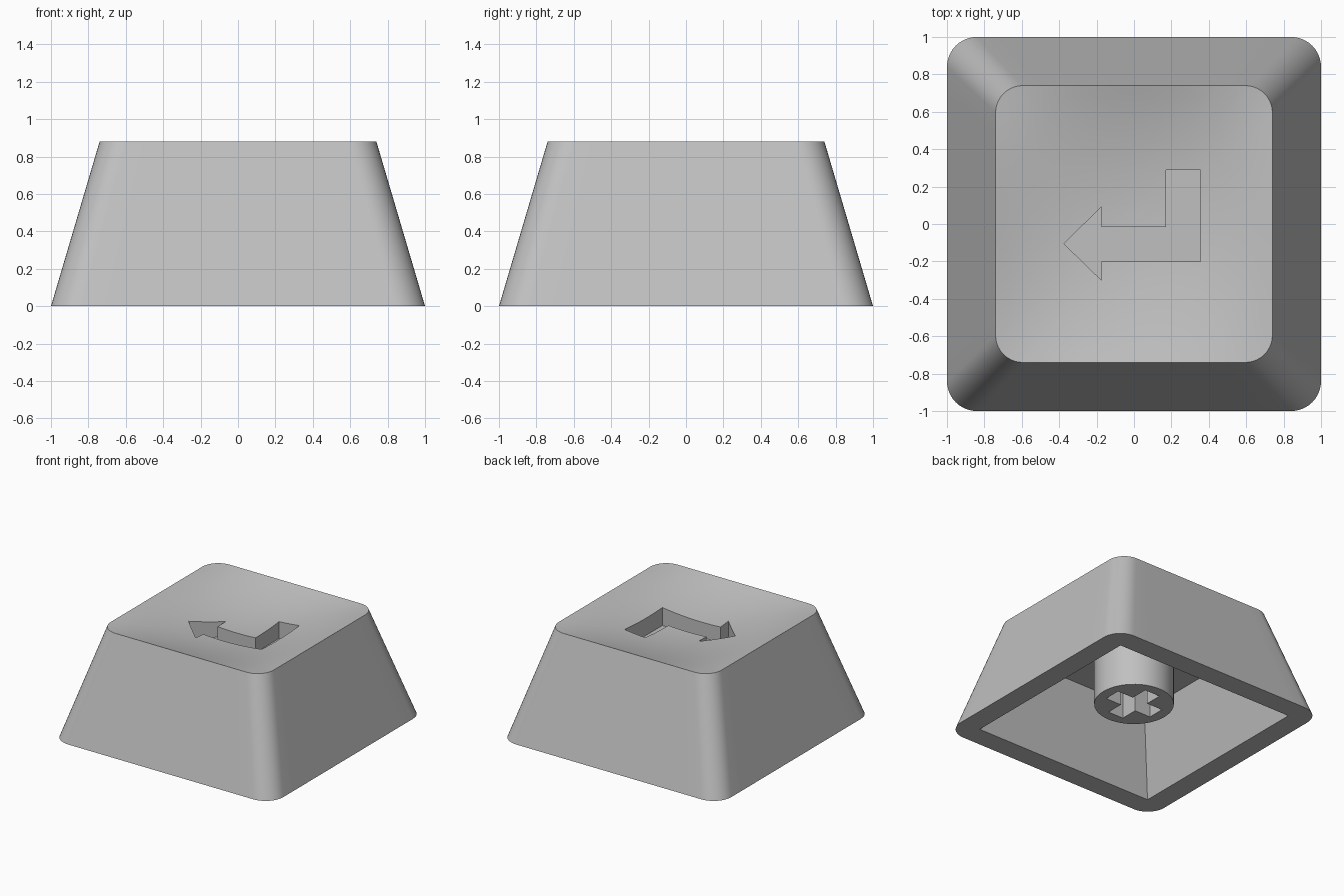
import bpy, bmesh, math

if "Cube" in bpy.data.objects:
    bpy.data.objects.remove(bpy.data.objects["Cube"], do_unlink=True)

HEIGHT, DISH, TOP = 0.88, 0.115, 0.74

grey = bpy.data.materials.new("plain grey")
grey.use_nodes = True
colour = (0.53, 0.53, 0.53, 1)
grey.diffuse_color = colour
grey.node_tree.nodes["Principled BSDF"].inputs["Base Color"].default_value = colour


def rounded_square(half, radius, steps=10):
    points = []
    for corner in range(4):
        mid = math.radians(45 + 90 * corner)
        cx = math.copysign(half - radius, math.cos(mid))
        cy = math.copysign(half - radius, math.sin(mid))
        for i in range(steps + 1):
            a = math.radians(90 * (corner + i / steps))
            points.append((cx + radius * math.cos(a), cy + radius * math.sin(a)))
        # Extra points along the straight side keep the dish smooth
        c, s = round(math.cos(mid + math.pi / 4)), round(math.sin(mid + math.pi / 4))
        for i in range(1, 12):
            u = (half - radius) * (1 - i / 6)
            points.append((c * half + s * u, s * half - c * u))
    return points


def square(half):
    return [(half, half), (-half, half), (-half, -half), (half, -half)]


def loft(name, rings, apex=None):
    """Skin a stack of (outline, height function) rings into a closed solid."""
    bm = bmesh.new()
    loops = [[bm.verts.new((x, y, z(x, y) if callable(z) else z)) for x, y in pts]
             for pts, z in rings]
    n = len(loops[0])
    bm.faces.new(loops[0][::-1])
    for low, high in zip(loops, loops[1:]):
        for i in range(n):
            j = (i + 1) % n
            bm.faces.new((low[i], low[j], high[j], high[i]))
    if apex is None:
        bm.faces.new(loops[-1])
    else:
        tip = bm.verts.new((0, 0, apex))
        for i in range(n):
            bm.faces.new((loops[-1][i], loops[-1][(i + 1) % n], tip))
    bmesh.ops.recalc_face_normals(bm, faces=bm.faces)
    mesh = bpy.data.meshes.new(name)
    bm.to_mesh(mesh)
    bm.free()
    mesh.materials.append(grey)
    obj = bpy.data.objects.new(name, mesh)
    bpy.context.collection.objects.link(obj)
    return obj


def cut(obj, cutter):
    mod = obj.modifiers.new("cut", 'BOOLEAN')
    mod.operation, mod.solver, mod.object = 'DIFFERENCE', 'EXACT', cutter
    bpy.context.view_layer.objects.active = obj
    bpy.ops.object.modifier_apply(modifier=mod.name)
    bpy.data.objects.remove(cutter, do_unlink=True)


def smooth(obj):
    bpy.ops.object.select_all(action='DESELECT')
    obj.select_set(True)
    bpy.context.view_layer.objects.active = obj
    bpy.ops.object.shade_smooth_by_angle(angle=math.radians(30))


def dish_height(x, y):
    return HEIGHT - DISH * (1 - (x / TOP) ** 2) * (1 - (y / TOP) ** 2)


# Tapered shell with a dished top
top = rounded_square(TOP, 0.145)
rings = [(rounded_square(1, 0.16), 0), (top, HEIGHT)]
for i in range(11, 0, -1):
    rings.append(([(x * i / 12, y * i / 12) for x, y in top], dish_height))
shell = loft("cap_shell", rings, apex=HEIGHT - DISH)

# Hollow underside with sharp corners
cut(shell, loft("cavity_cutter", [(square(0.84), -0.05), (square(0.64), 0.62)]))

# Engraved bent arrow
arrow = [(-0.375, -0.105), (-0.175, -0.3), (-0.175, -0.2), (0.355, -0.2), (0.355, 0.29),
         (0.17, 0.29), (0.17, -0.015), (-0.175, -0.015), (-0.175, 0.09)]
cut(shell, loft("arrow_cutter", [(arrow, 0.65), (arrow, 1)]))
smooth(shell)

# Mounting stem with a cross socket
circle = [(0.3 * math.cos(math.tau * i / 48), 0.3 * math.sin(math.tau * i / 48))
          for i in range(48)]
stem = loft("mounting_stem", [(circle, 0.16), (circle, 0.63)])
w, l = 0.07, 0.215
quarter = [(l, -w), (l, w), (w, w)]
cross = []
for _ in range(4):
    cross += quarter
    quarter = [(-y, x) for x, y in quarter]
cut(stem, loft("cross_cutter", [(cross, 0.1), (cross, 0.58)]))
smooth(stem)
